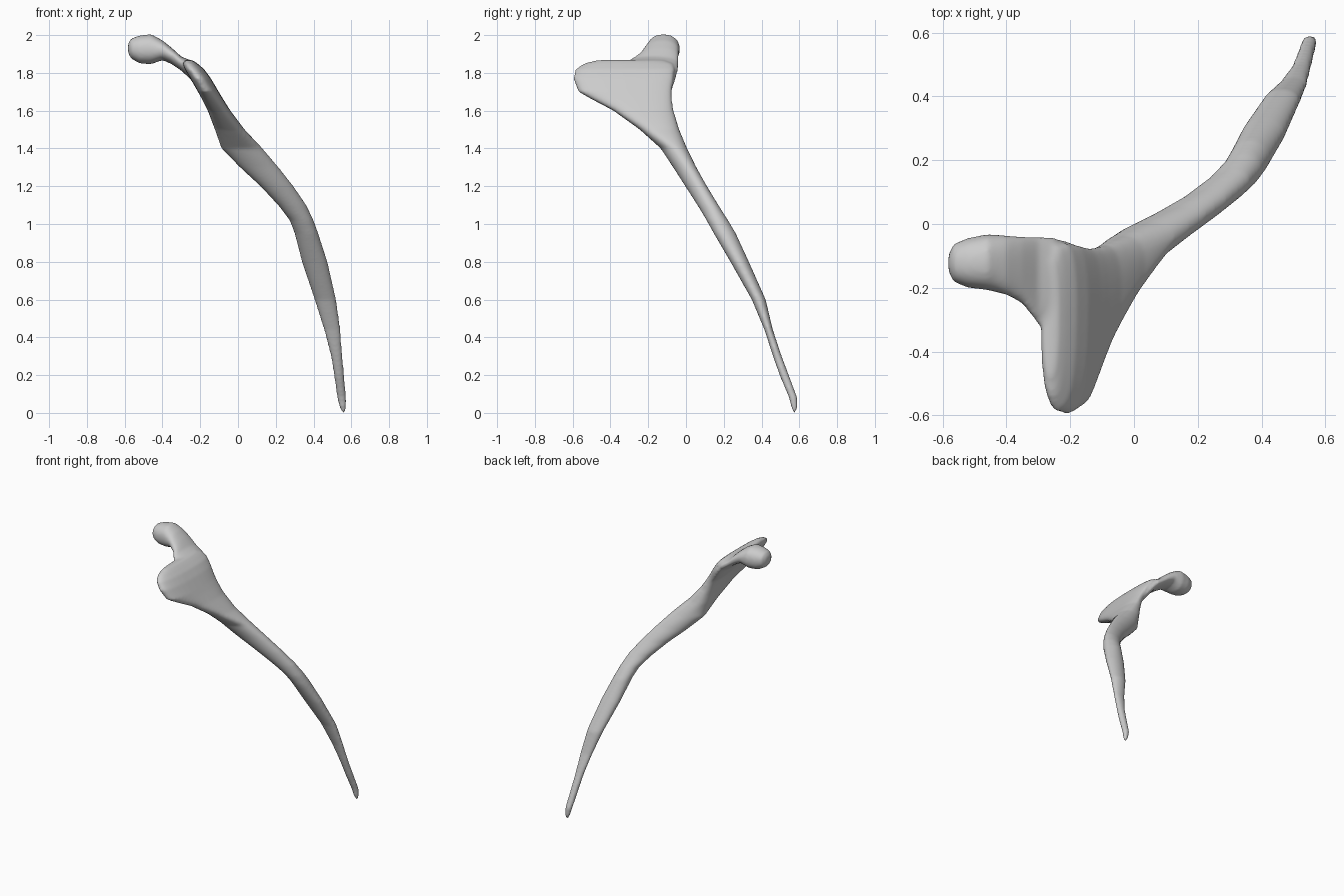
import bpy, bmesh
from math import sin, cos, asin, pi, copysign

SIDES = 32


def spow(v, k):
    return copysign(abs(v) ** k, v)


def loft(bm, rings):
    """Skin a list of closed rings and cap both ends."""
    loops = [[bm.verts.new(p) for p in ring] for ring in rings]
    for a, b in zip(loops, loops[1:]):
        for i in range(SIDES):
            j = (i + 1) % SIDES
            bm.faces.new((a[i], a[j], b[j], b[i]))
    bm.faces.new(loops[0][::-1])
    bm.faces.new(loops[-1])


def oval(a0, a1, b0, b1, lean=0.0, k=1.0):
    """Oval filling a box; lean skews it along the diagonal, k < 1 squares it."""
    phi = asin(lean)
    pts = []
    for i in range(SIDES):
        t = 2 * pi * i / SIDES
        pts.append(((a0 + a1) / 2 + (a1 - a0) / 2 * spow(cos(t), k),
                    (b0 + b1) / 2 + (b1 - b0) / 2 * spow(sin(t + phi), k)))
    return pts


# Shaft and blade: level sections as z, x range, y range, lean
shaft = [
    (0.00, .553, .567, .567, .581, 0), (0.03, .537, .573, .557, .590, 0),
    (0.08, .525, .573, .545, .590, 0), (0.20, .508, .562, .495, .545, 0),
    (0.30, .492, .553, .460, .507, 0), (0.44, .455, .543, .415, .460, 0),
    (0.60, .405, .520, .348, .422, 0), (0.80, .338, .474, .235, .333, 0),
    (0.95, .300, .425, .147, .264, 0), (1.02, .273, .400, .108, .223, .1),
    (1.10, .212, .362, .060, .172, .3), (1.20, .118, .294, -.004, .111, .4),
    (1.30, .010, .215, -.068, .055, .4), (1.40, -.088, .130, -.134, .006, .3),
]
blade = [
    (1.50, -.122, .035, -.245, -.036, .1), (1.60, -.160, -.040, -.385, -.066, .1),
    (1.66, -.190, -.078, -.500, -.074, .2), (1.70, -.212, -.102, -.570, -.075, .2),
    (1.77, -.252, -.143, -.598, -.066, .2), (1.82, -.282, -.180, -.585, -.060, .2),
    (1.85, -.293, -.215, -.540, -.070, .1), (1.868, -.285, -.240, -.470, -.120, 0),
]
# Hooked prong: sections across x as x, y range, z range
hook = [
    (-.582, -.150, -.095, 1.905, 1.955), (-.565, -.182, -.062, 1.875, 1.982),
    (-.52, -.200, -.044, 1.850, 1.998), (-.46, -.207, -.032, 1.846, 2.005),
    (-.40, -.222, -.036, 1.868, 1.972), (-.35, -.250, -.038, 1.846, 1.932),
    (-.30, -.315, -.038, 1.812, 1.886), (-.25, -.370, -.042, 1.765, 1.866),
    (-.20, -.380, -.058, 1.695, 1.825), (-.14, -.330, -.090, 1.620, 1.720),
]

bm = bmesh.new()
rings = [[(x, y, z) for x, y in oval(*s)] for z, *s in shaft]
rings += [[(x, y, z) for x, y in oval(*s, k=0.8)] for z, *s in blade]
loft(bm, rings)
loft(bm, [[(x, y, z) for y, z in oval(*s, k=0.9)] for x, *s in hook][::-1])
bmesh.ops.triangulate(bm, faces=[f for f in bm.faces if len(f.verts) > 4])
bmesh.ops.recalc_face_normals(bm, faces=bm.faces)
mesh = bpy.data.meshes.new("forked_bone")
bm.to_mesh(mesh)
bm.free()
bone = bpy.data.objects.new("forked_bone", mesh)
bpy.context.collection.objects.link(bone)

# Fuse the two lofts into one soft skin
fuse = bone.modifiers.new("fuse", 'REMESH')
fuse.mode = 'VOXEL'
fuse.voxel_size = 0.009
fuse.use_smooth_shade = True
soft = bone.modifiers.new("soften", 'SMOOTH')
soft.factor = 0.5
soft.iterations = 8
